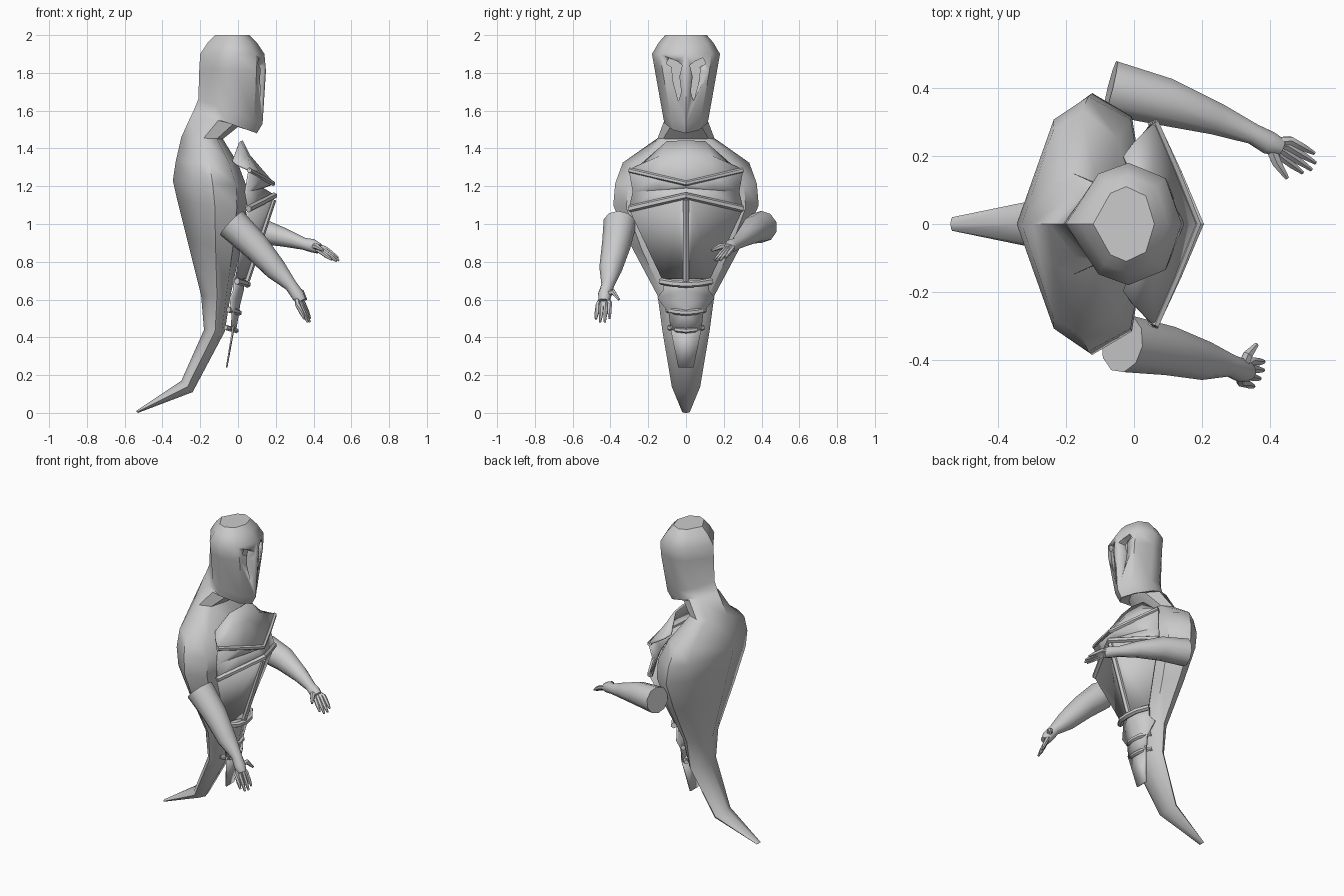
import bpy, bmesh, math
from mathutils import Vector

cube = bpy.data.objects.get("Cube")
if cube:
    bpy.data.objects.remove(cube, do_unlink=True)

grey = bpy.data.materials.new("plain_grey")
grey.use_nodes = True
grey.diffuse_color = (0.6, 0.6, 0.6, 1)
grey.node_tree.nodes["Principled BSDF"].inputs["Base Color"].default_value = (0.6, 0.6, 0.6, 1)


def finish(name, bm, angle=40):
    bmesh.ops.recalc_face_normals(bm, faces=bm.faces)
    mesh = bpy.data.meshes.new(name)
    bm.to_mesh(mesh)
    bm.free()
    mesh.materials.append(grey)
    ob = bpy.data.objects.new(name, mesh)
    bpy.context.collection.objects.link(ob)
    bpy.ops.object.select_all(action='DESELECT')
    ob.select_set(True)
    bpy.context.view_layer.objects.active = ob
    bpy.ops.object.shade_smooth_by_angle(angle=math.radians(angle))
    return ob


def loft(bm, rings):
    """Skin closed rings of points and cap both ends."""
    loops = [[bm.verts.new(p) for p in ring] for ring in rings]
    n = len(loops[0])
    for a, b in zip(loops, loops[1:]):
        for i in range(n):
            j = (i + 1) % n
            bm.faces.new((a[i], a[j], b[j], b[i]))
    bm.faces.new(loops[0])
    bm.faces.new(loops[-1])


def tube(bm, path, radii, sides=8, flat=1.0):
    pts = [Vector(p) for p in path]
    rings = []
    for i, p in enumerate(pts):
        d = pts[min(i + 1, len(pts) - 1)] - pts[max(i - 1, 0)]
        q = d.to_track_quat('Z', 'Y')
        rings.append([p + q @ Vector((math.cos(t) * radii[i], math.sin(t) * radii[i] * flat, 0))
                      for t in (math.tau * (k + 0.5) / sides for k in range(sides))])
    loft(bm, rings)


def mirror(ob):
    m = ob.modifiers.new("mirror", 'MIRROR')
    m.use_axis = (False, True, False)
    m.use_clip = True


def plate(name, rows, thickness=0.012):
    """Half plate from rows running centre to side, mirrored across y."""
    bm = bmesh.new()
    grid = [[bm.verts.new(p) for p in row] for row in rows]
    for a, b in zip(grid, grid[1:]):
        for i in range(len(a) - 1):
            bm.faces.new((a[i], b[i], b[i + 1], a[i + 1]))
    ob = finish(name, bm, 25)
    mirror(ob)
    s = ob.modifiers.new("thickness", 'SOLIDIFY')
    s.thickness = thickness
    s.offset = 0


def rim(name, half, radius):
    """Raised band following a half path and its mirror image."""
    bm = bmesh.new()
    path = [(x, -y, z) for x, y, z in reversed(half[1:])] + list(half)
    tube(bm, path, [radius] * len(path), 6)
    finish(name, bm)


# Hooded body and tail: back x, back z, front x, front z, half width, front-side factor
sections = [
    (-0.54, 0.01, -0.53, 0.0, 0.02, 0.7),
    (-0.30, 0.17, -0.24, 0.11, 0.075, 0.7),
    (-0.18, 0.44, -0.07, 0.43, 0.125, 0.7),
    (-0.195, 0.62, -0.04, 0.62, 0.15, 0.8),
    (-0.27, 0.92, 0.01, 0.85, 0.29, 0.8),
    (-0.32, 1.12, 0.045, 1.08, 0.385, 0.82),
    (-0.345, 1.23, 0.045, 1.2, 0.375, 0.82),
    (-0.33, 1.33, 0.0, 1.32, 0.335, 0.75),
    (-0.30, 1.46, -0.08, 1.45, 0.15, 0.8),
    (-0.25, 1.57, 0.02, 1.53, 0.115, 0.6),
    (-0.235, 1.60, 0.10, 1.48, 0.115, 0.6),
    (-0.21, 1.66, 0.13, 1.53, 0.125, 0.62),
    (-0.205, 1.82, 0.148, 1.81, 0.165, 0.75),
    (-0.20, 1.90, 0.14, 1.90, 0.18, 0.75),
    (-0.16, 1.96, 0.10, 1.96, 0.145, 0.75),
    (-0.12, 2.0, 0.06, 2.0, 0.11, 0.75),
]
rings = []
for bx, bz, fx, fz, w, f in sections:
    side = [(0.28, 0.82 * w), (0.54, w), (0.86, f * w)]
    outline = [(0, 0)] + side + [(1, 0)] + [(t, -y) for t, y in reversed(side)]
    rings.append([(bx + (fx - bx) * t, y, bz + (fz - bz) * t) for t, y in outline])
bm = bmesh.new()
loft(bm, rings)
body = finish("hooded_body", bm, 42)

# Carved eye slits
eye = [(0.09, 1.88), (0.105, 1.85), (0.075, 1.83), (0.07, 1.76), (0.04, 1.65),
       (0.025, 1.70), (0.035, 1.78), (0.02, 1.84), (0.045, 1.86)]
bm = bmesh.new()
for s in (1, -1):
    loft(bm, [[(x, s * y, z) for y, z in eye] for x in (0.085, 0.25)])
cutter = finish("eye_cutter", bm)
cutter.hide_render = True
cut = body.modifiers.new("eyes", 'BOOLEAN')
cut.operation = 'DIFFERENCE'
cut.solver = 'EXACT'
cut.object = cutter
bpy.context.view_layer.objects.active = body
bpy.ops.object.modifier_apply(modifier="eyes")
bpy.data.objects.remove(cutter, do_unlink=True)

# Chest armour
upper_edge = [(0.185, 0, 1.215), (0.125, 0.15, 1.25), (0.06, 0.30, 1.285)]
lower_edge = [(0.19, 0, 1.15), (0.125, 0.15, 1.115), (0.055, 0.30, 1.08)]
plate("collar_plate", [
    [(0.02, 0, 1.44), (0.01, 0.10, 1.435), (-0.03, 0.20, 1.335)],
    [(0.06, 0, 1.36), (0.05, 0.13, 1.36), (-0.005, 0.235, 1.315)],
    upper_edge])
plate("chest_recess", [
    upper_edge,
    [(0.13, 0, 1.19), (0.09, 0.14, 1.18), (0.04, 0.28, 1.17)],
    lower_edge])
plate("belly_plate", [
    [lower_edge[0], (0.175, 0.03, 1.14), lower_edge[2]],
    [(0.045, 0, 0.71), (0.025, 0.03, 0.71), (-0.01, 0.125, 0.71)]])
rim("collar_rim", upper_edge, 0.014)
rim("chest_rim", lower_edge, 0.018)

# Central ridge of the belly plate
bm = bmesh.new()
tube(bm, [(0.185, 0, 1.13), (0.045, 0, 0.70)], [0.018, 0.018], 6)
finish("belly_ridge", bm)

# Waist wrap, belts and hanging flap
plate("waist_wrap", [
    [(0.03, 0, 0.71), (-0.02, 0.12, 0.71)],
    [(0.025, 0, 0.65), (-0.02, 0.12, 0.65)],
    [(0.005, 0, 0.57), (-0.04, 0.15, 0.61)],
    [(0.0, 0, 0.53), (-0.03, 0.09, 0.53)],
    [(-0.015, 0, 0.44), (-0.03, 0.08, 0.44)]])
plate("hanging_flap", [
    [(-0.02, 0, 0.46), (-0.025, 0.085, 0.46)],
    [(-0.06, 0, 0.24), (-0.06, 0.04, 0.24)]], 0.008)
for name, x, z, w, r in (("waist_belt", 0.05, 0.685, 0.135, 0.018),
                         ("middle_belt", 0.005, 0.535, 0.10, 0.016),
                         ("lower_belt", -0.01, 0.44, 0.09, 0.014)):
    rim(name, [(x, 0, z - 0.005), (x - 0.01, w * 0.5, z), (x - 0.055, w, z + 0.012)], r)


# Arms with palm, four fingers and thumb
def arm(name, path, radii, knuckles, tips, thumb):
    bm = bmesh.new()
    tube(bm, path, radii, 10)
    k0, k1 = (Vector(p) for p in knuckles)
    t0, t1 = (Vector(p) for p in tips)
    for i in range(4):
        a = k0.lerp(k1, i / 3)
        b = t0.lerp(t1, i / 3)
        if i in (0, 3):
            b = b.lerp(a, 0.18)
        tube(bm, [Vector(path[-2]).lerp(a, 0.4), a, a.lerp(b, 0.55), b],
             [0.016, 0.014, 0.012, 0.006], 6)
    tube(bm, [path[-2]] + thumb, [0.018, 0.016, 0.007], 6)
    finish(name, bm, 50)


arm("right_arm",
    [(-0.035, -0.35, 1.005), (0.09, -0.37, 0.885), (0.20, -0.40, 0.76),
     (0.28, -0.415, 0.675), (0.315, -0.43, 0.625), (0.335, -0.435, 0.59)],
    [0.088, 0.076, 0.06, 0.034, 0.036, 0.028],
    [(0.345, -0.405, 0.58), (0.315, -0.465, 0.575)],
    [(0.39, -0.405, 0.48), (0.36, -0.48, 0.48)],
    [(0.335, -0.385, 0.64), (0.36, -0.355, 0.60)])
arm("left_arm",
    [(-0.07, 0.40, 0.985), (0.09, 0.36, 0.97), (0.24, 0.31, 0.93),
     (0.35, 0.265, 0.895), (0.395, 0.24, 0.885), (0.43, 0.225, 0.87)],
    [0.085, 0.074, 0.05, 0.032, 0.036, 0.028],
    [(0.43, 0.20, 0.86), (0.46, 0.245, 0.87)],
    [(0.51, 0.14, 0.80), (0.545, 0.20, 0.81)],
    [(0.42, 0.18, 0.88), (0.45, 0.135, 0.86)])
